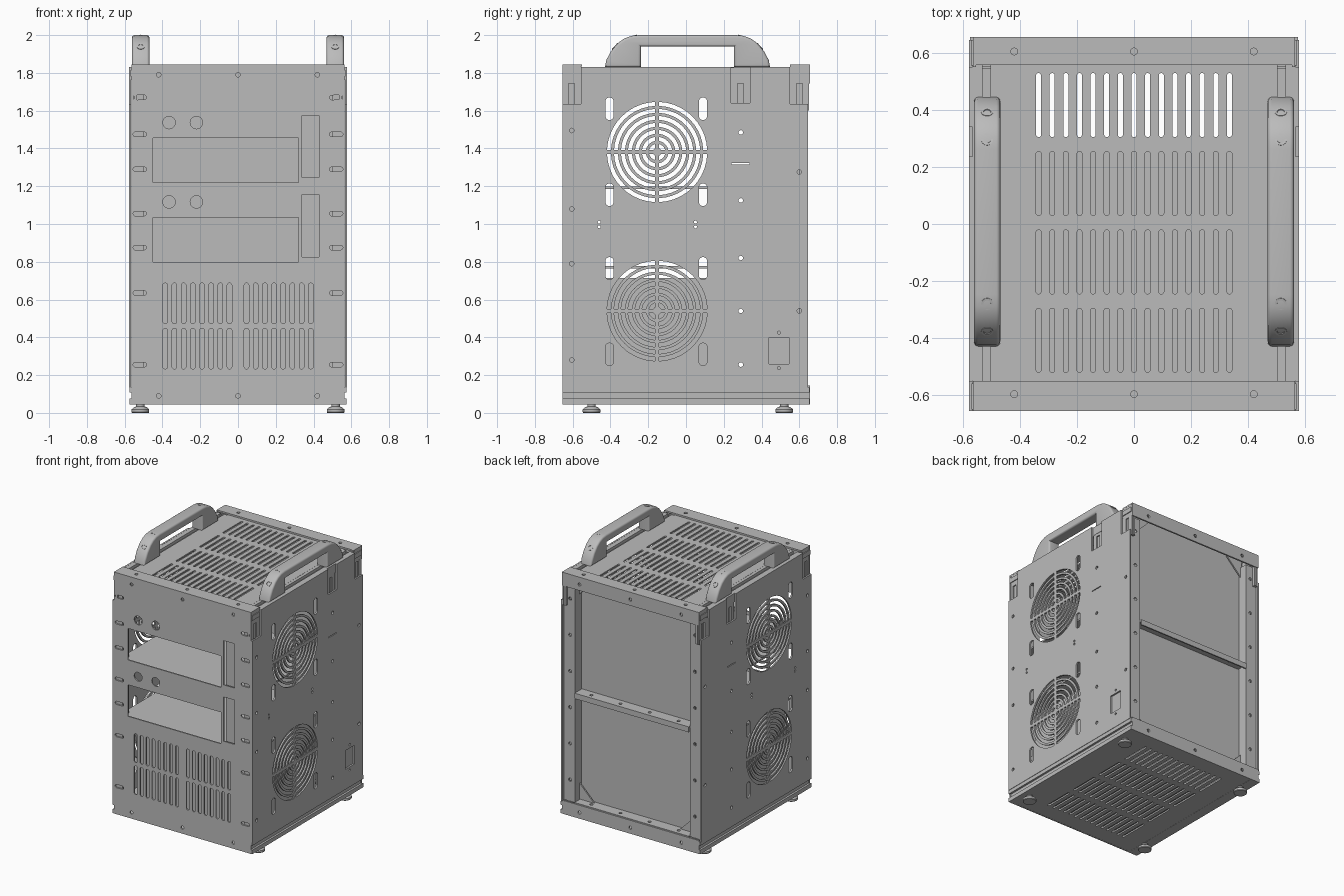
import bpy
import bmesh
from math import cos, sin, pi, radians
from mathutils import Matrix, Vector

default_cube = bpy.data.objects.get("Cube")
if default_cube:
    bpy.data.objects.remove(default_cube, do_unlink=True)

grey = bpy.data.materials.new("grey metal")
grey.use_nodes = True
grey.diffuse_color = (0.5, 0.5, 0.5, 1)
grey.node_tree.nodes["Principled BSDF"].inputs["Base Color"].default_value = (0.5, 0.5, 0.5, 1)

# In-plane axes and normal for sheets seen from each direction
AXES = {
    "front": ((1, 0, 0), (0, 0, 1), (0, 1, 0)),
    "side": ((0, 1, 0), (0, 0, 1), (1, 0, 0)),
    "top": ((1, 0, 0), (0, 1, 0), (0, 0, 1)),
}


def add_mesh(name, bm, smooth=False):
    mesh = bpy.data.meshes.new(name)
    bm.to_mesh(mesh)
    bm.free()
    mesh.materials.append(grey)
    obj = bpy.data.objects.new(name, mesh)
    bpy.context.collection.objects.link(obj)
    if smooth:
        bpy.ops.object.select_all(action="DESELECT")
        obj.select_set(True)
        bpy.context.view_layer.objects.active = obj
        bpy.ops.object.shade_smooth_by_angle(angle=radians(35))
    return obj


def box(name, x, y, z):
    bm = bmesh.new()
    bmesh.ops.create_cube(bm, size=1)
    for v in bm.verts:
        v.co = [(r[0] + r[1]) / 2 + c * (r[1] - r[0]) for r, c in zip((x, y, z), v.co)]
    return add_mesh(name, bm)


def sheet(name, plane, level, outline, holes=(), thick=0.01, bevel=0.0):
    """Flat plate with cut-outs, centred on the given level along its normal."""
    curve = bpy.data.curves.new(name, "CURVE")
    curve.dimensions = "2D"
    curve.fill_mode = "BOTH"
    curve.extrude = thick / 2 - bevel
    curve.bevel_depth = bevel
    curve.offset = -bevel
    curve.bevel_resolution = 3
    for loop in (outline, *holes):
        spline = curve.splines.new("POLY")
        spline.points.add(len(loop) - 1)
        for point, (u, v) in zip(spline.points, loop):
            point.co = (u, v, 0, 1)
        spline.use_cyclic_u = True
        spline.use_smooth = False
    temp = bpy.data.objects.new(name + " outline", curve)
    bpy.context.collection.objects.link(temp)
    deps = bpy.context.evaluated_depsgraph_get()
    mesh = bpy.data.meshes.new_from_object(temp.evaluated_get(deps))
    bm = bmesh.new()
    bm.from_mesh(mesh)
    bpy.data.objects.remove(temp, do_unlink=True)
    bpy.data.curves.remove(curve)
    bpy.data.meshes.remove(mesh)
    u, v, n = (Vector(a) for a in AXES[plane])
    for vert in bm.verts:
        c = vert.co.copy()
        vert.co = u * c.x + v * c.y + n * (c.z + level)
    bmesh.ops.remove_doubles(bm, verts=bm.verts, dist=0.00005)
    bmesh.ops.recalc_face_normals(bm, faces=bm.faces)
    return add_mesh(name, bm, smooth=bevel > 0)


def rect(a, b, c, d):
    return [(a, c), (b, c), (b, d), (a, d)]


def circle(u, v, r, n=16):
    return [(u + r * cos(2 * pi * i / n), v + r * sin(2 * pi * i / n)) for i in range(n)]


def slot(u, v, w, h):
    r, pts = min(w, h) / 2, []
    for i in range(14):
        a = 2 * pi * (i + 0.5) / 14
        pts.append((u + r * cos(a) + (w / 2 - r) * (1 if cos(a) > 0 else -1),
                    v + r * sin(a) + (h / 2 - r) * (1 if sin(a) > 0 else -1)))
    return pts


def fan_grille(u, v):
    loops = []
    for ring in range(7):
        r = 0.033 + 0.037 * ring
        lo, hi = r - 0.0105, r + 0.0105
        for quarter in range(4):
            arcs = []
            for radius in (lo, hi):
                gap = 0.011 / radius
                arcs.append([(u + radius * cos(a), v + radius * sin(a)) for a in
                             (quarter * pi / 2 + gap + (pi / 2 - 2 * gap) * i / 10 for i in range(11))])
            loops.append(arcs[0] + arcs[1][::-1])
    return loops


def lathe(name, origin, rings, tilt=0.0):
    bm = bmesh.new()
    turn = Matrix.Translation(origin) @ Matrix.Rotation(tilt, 4, "X")
    loops = [[bm.verts.new(turn @ Vector((x, y, z))) for x, y in circle(0, 0, r, 24)] for r, z in rings]
    for a, b in zip(loops, loops[1:]):
        for i in range(24):
            j = (i + 1) % 24
            bm.faces.new((a[i], a[j], b[j], b[i]))
    bm.faces.new(loops[0][::-1])
    bm.faces.new(loops[-1])
    return add_mesh(name, bm, smooth=True)


# Front panel: drive bays, card slots, round ports, vents and rack slots
holes = [slot(s * 0.52, z, 0.07, 0.025) for s in (-1, 1)
         for z in (1.67, 1.475, 1.29, 1.055, 0.875, 0.635, 0.255)]
holes += [circle(x, z, 0.012) for x in (-0.42, 0, 0.42) for z in (0.09, 1.79)]
holes += [slot(s * (0.045 + 0.0486 * i), z, 0.025, 0.215) for s in (-1, 1)
          for i in range(8) for z in (0.34, 0.58)]
for base in (0.8, 1.22):
    holes += [rect(-0.45, 0.32, base, base + 0.235), rect(0.34, 0.43, base + 0.025, base + 0.355)]
    holes += [circle(x, base + 0.317, 0.033, 20) for x in (-0.365, -0.22)]
    sheet("card_plate", "front", -0.615, rect(0.335, 0.45, base, base + 0.375))
    box("drive_tray", (-0.54, 0.54), (-0.64, 0.3), (base - 0.035, base - 0.022))
sheet("front_panel", "front", -0.65, rect(-0.565, 0.565, 0.045, 1.845), holes)

# Vented top and bottom panels
vents = [slot(0.0478 * i, 0.417 - 0.275 * row, 0.018, 0.225) for i in range(-7, 8) for row in range(4)]
sheet("top_panel", "top", 1.825, rect(-0.48, 0.48, -0.56, 0.57), vents)
sheet("bottom_panel", "top", 0.052, rect(-0.56, 0.56, -0.645, 0.645), vents, 0.012)

# Front and rear cap strips with screw holes, rear lips
for name, y in (("front", (-0.645, -0.55)), ("rear", (0.557, 0.656))):
    screws = [circle(x, 0.605 if y[0] > 0 else -0.597, 0.012) for x in (-0.42, 0, 0.42)]
    sheet(name + "_cap_strip", "top", 1.839, rect(-0.565, 0.565, *y), screws, 0.012)
for name, low, row in (("top", 1.745, 1.79), ("bottom", 0.045, 0.09)):
    sheet("rear_%s_lip" % name, "front", 0.65, rect(-0.565, 0.565, low, low + 0.1),
          [circle(x, row, 0.012) for x in (-0.42, 0, 0.42)], 0.012)

# Rear closing panel, cross bar, floor ledge and corner gussets
sheet("rear_panel", "front", 0.55, rect(-0.555, 0.555, 0.06, 1.82))
ledge_holes = [circle(x, 0.6, 0.012) for x in (-0.36, -0.12, 0.12, 0.36)]
for name, z in (("rear_cross_bar", 0.955), ("rear_floor_ledge", 0.14)):
    sheet(name, "top", z, rect(-0.47, 0.47, 0.555, 0.64), ledge_holes, 0.012)
sheet("cross_bar_lip", "front", 0.635, rect(-0.47, 0.47, 0.92, 0.961))
for s in (-1, 1):
    for z, d in ((0.14, 1), (1.8, -1)):
        sheet("corner_gusset", "front", 0.57,
              [(s * 0.48, z), (s * 0.35, z), (s * 0.48, z + d * 0.13)])

# Power supply box behind the lower vents
box("power_supply", (-0.45, 0.45), (-0.52, 0.27), (0.065, 0.715))

# Side panel outline, notched along its upper edge
side_outline = [(-0.655, 0.135), (0.645, 0.135), (0.645, 1.635), (0.55, 1.635), (0.55, 1.83),
                (0.34, 1.83), (0.34, 1.64), (0.237, 1.64), (0.237, 1.83),
                (-0.555, 1.83), (-0.555, 1.635), (-0.655, 1.635)]
side_holes = fan_grille(-0.153, 1.381) + fan_grille(-0.153, 0.54)
side_holes += [slot(y, z, 0.045, 0.12) for y in (-0.405, 0.09) for z in (1.61, 1.155, 0.765, 0.31)]
for y, levels in ((-0.605, (1.495, 1.08, 0.79, 0.28)), (0.6, (1.275, 0.54)),
                  (0.29, (1.485, 1.125, 0.82, 0.54, 0.255)),
                  (-0.46, (1.01, 0.985)), (0.05, (1.01, 0.985))):
    side_holes += [circle(y, z, 0.008 if len(levels) == 2 and y < 0.5 else 0.012, 12) for z in levels]
side_holes.append(rect(0.24, 0.335, 1.316, 1.322))
socket = [rect(0.44, 0.545, 0.26, 0.4), circle(0.492, 0.425, 0.008), circle(0.492, 0.237, 0.008)]

for s, side in ((1, "left"), (-1, "right")):
    def span(a, b):
        return tuple(sorted((s * a, s * b)))

    sheet(side + "_side_panel", "side", s * 0.572, side_outline, side_holes + (socket if s > 0 else []), 0.012)
    if s > 0:
        box("power_socket", (0.53, 0.56), (0.43, 0.555), (0.25, 0.41))

    # Brackets showing in the notches
    for y, top in ((-0.605, 1.845), (0.288, 1.825), (0.6, 1.845)):
        sheet(side + "_bracket", "side", s * 0.559, rect(y - 0.05, y + 0.05, 1.6, top),
              [rect(y - 0.016, y + 0.016, 1.62, 1.745)])
        box(side + "_bracket_back", span(0.535, 0.55), (y - 0.05, y + 0.05), (1.6, 1.82))
        if abs(y) > 0.5:
            box(side + "_bracket_strip", span(0.56, 0.57), (y - 0.045, y + 0.045), (1.78, 1.815))

    # Grooved bottom rail
    box(side + "_bottom_rail_core", span(0.5, 0.56), (-0.645, 0.645), (0.045, 0.135))
    for z in ((0.045, 0.075), (0.108, 0.135)):
        box(side + "_bottom_rail_rib", span(0.56, 0.575), (-0.655, 0.655), z)

    # Grooved top rail
    box(side + "_top_rail_core", span(0.48, 0.566), (-0.55, 0.557), (1.765, 1.808))
    for x in ((0.48, 0.503), (0.532, 0.566)):
        box(side + "_top_rail_rib", span(*x), (-0.55, 0.557), (1.808, 1.829))

    # Upright posts, the rear ones with a drilled flange
    box(side + "_front_post", span(0.5, 0.555), (-0.645, -0.57), (0.135, 1.8))
    box(side + "_rear_post", span(0.5, 0.555), (0.555, 0.6), (0.135, 1.8))
    sheet(side + "_rear_flange", "front", 0.625, rect(*span(0.475, 0.565), 0.14, 1.75),
          [circle(s * 0.515, 0.3 + 0.27 * i, 0.012) for i in range(6)])
    sheet(side + "_rear_return", "side", s * 0.48, rect(0.555, 0.63, 0.14, 1.75))

    # Arched handle with bolts
    mid = 0.008
    half = [(0.437, 1.83), (0.43, 1.868), (0.405, 1.915), (0.37, 1.957), (0.335, 1.982),
            (0.297, 1.996), (0.255, 2.0)]
    arch = [(mid - y, z) for y, z in half] + [(mid + y, z) for y, z in half[::-1]]
    arch += [(mid + 0.247, 1.83), (mid + 0.247, 1.94), (mid - 0.247, 1.94), (mid - 0.247, 1.83)]
    sheet(side + "_handle", "side", s * 0.515, arch, thick=0.092, bevel=0.014)
    for d in (-1, 1):
        for y, z, lean in ((0.383, 1.939, 48), (0.288, 1.993, 14)):
            lathe(side + "_handle_bolt", (s * 0.515, mid + d * y, z),
                  [(0.021, -0.01), (0.021, 0.004), (0.013, 0.004), (0.011, -0.002)], -d * radians(lean))

    # Feet
    for y in (-0.5, 0.52):
        lathe(side + "_foot", (s * 0.517, y, 0),
              [(0.044, 0), (0.047, 0.004), (0.047, 0.018), (0.034, 0.03), (0.022, 0.034), (0.022, 0.05)])
